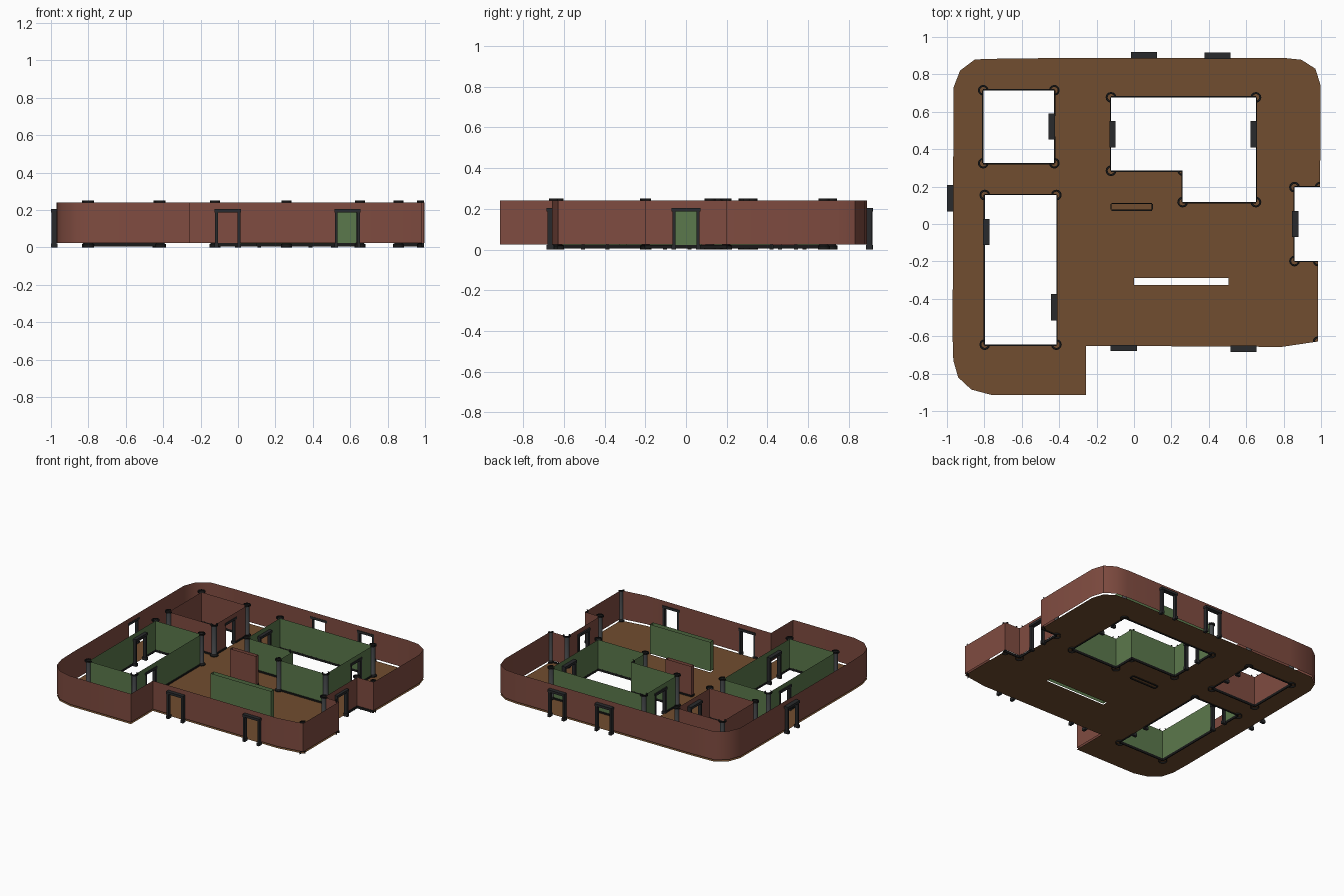
import bpy, bmesh, math
from mathutils import Vector as V

if "Cube" in bpy.data.objects:
    bpy.data.objects.remove(bpy.data.objects["Cube"])

FLOOR, LOW, TOP, DOOR = 0.012, 0.025, 0.24, 0.19
HALF = 0.055  # half width of a door opening


def mat(name, r, g, b):
    m = bpy.data.materials.new(name)
    m.diffuse_color = (r, g, b, 1)
    m.use_nodes = True
    m.node_tree.nodes["Principled BSDF"].inputs["Base Color"].default_value = m.diffuse_color
    return m


RED = mat("red_brown_wall", 0.215, 0.072, 0.052)
GREEN = mat("green_wall", 0.105, 0.19, 0.072)
BROWN = mat("brown_floor", 0.165, 0.075, 0.029)
DARK = mat("dark_trim", 0.022, 0.023, 0.025)
GREY = mat("grey_post", 0.065, 0.07, 0.075)
BLACK = mat("black_skirting", 0.01, 0.01, 0.01)


def finish(name, bm, *mats, smooth=False):
    bmesh.ops.remove_doubles(bm, verts=bm.verts, dist=0.0005)
    me = bpy.data.meshes.new(name)
    bm.to_mesh(me)
    bm.free()
    ob = bpy.data.objects.new(name, me)
    bpy.context.collection.objects.link(ob)
    for m in mats:
        me.materials.append(m)
    if smooth:
        bpy.context.view_layer.objects.active = ob
        ob.select_set(True)
        bpy.ops.object.shade_smooth_by_angle(angle=math.radians(40))
        ob.select_set(False)
    return ob


def face(bm, pts):
    return bm.faces.new([bm.verts.new(p) for p in pts])


def box(bm, c, u, w, d, z0, z1):
    """Box around plan centre c, width w along u, depth d across it."""
    n = V((-u.y, u.x))
    plan = [c + u * (a * w / 2) + n * (b * d / 2) for a, b in ((-1, -1), (1, -1), (1, 1), (-1, 1))]
    lo, hi = [(p.x, p.y, z0) for p in plan], [(p.x, p.y, z1) for p in plan]
    face(bm, lo[::-1])
    face(bm, hi)
    for i in range(4):
        j = (i + 1) % 4
        face(bm, (lo[i], lo[j], hi[j], hi[i]))


def rect(x0, x1, y0, y1):
    return [V(p) for p in ((x0, y0), (x1, y0), (x1, y1), (x0, y1))]


# plan: outline runs clockwise, rooms run anticlockwise
OUTLINE = [V(p) for p in (
    (-0.965, 0.73), (-0.93, 0.82), (-0.85, 0.88), (-0.65, 0.886), (0.8, 0.888), (0.895, 0.878),
    (0.97, 0.83), (0.998, 0.74), (0.995, 0.197), (0.858, 0.197), (0.858, -0.198), (0.985, -0.198),
    (0.985, -0.628), (0.79, -0.657), (-0.256, -0.651), (-0.256, -0.913), (-0.765, -0.913),
    (-0.87, -0.885), (-0.94, -0.82), (-0.966, -0.73), (-0.97, -0.6))]
STORE = rect(-0.806, -0.426, 0.325, 0.715)
LONG = rect(-0.798, -0.415, -0.645, 0.155)
ELL = [V(p) for p in ((-0.123, 0.285), (0.26, 0.285), (0.26, 0.117), (0.652, 0.117),
                      (0.652, 0.677), (-0.123, 0.677))]
SLOT = rect(0.0, 0.505, -0.327, -0.29)
SCREEN = rect(-0.12, 0.095, 0.077, 0.107)

# doors: plan centre of the frame and direction of the wall
X, Y = V((1, 0)), V((0, 1))
DOORS = [(V((x, y)), u) for x, y, u in (
    (-0.055, -0.663, X), (0.585, -0.667, X), (0.053, 0.902, X), (0.447, 0.9, X),
    (-0.983, 0.138, Y), (0.863, 0.0, Y), (-0.44, 0.522, Y), (-0.115, 0.48, Y),
    (0.64, 0.48, Y), (-0.79, -0.043, Y), (-0.427, -0.445, Y))]


def spans(a, b):
    """Split a wall run into solid pieces and door gaps."""
    u, length = (b - a).normalized(), (b - a).length
    cuts = []
    for c, d in DOORS:
        t = (c - a).dot(u)
        if abs(d.dot(u)) > 0.9 and HALF < t < length - HALF and (c - a - u * t).length < 0.03:
            cuts.append(t)
    out, s = [], 0
    for t in sorted(cuts):
        out += [(s, t - HALF, False), (t - HALF, t + HALF, True)]
        s = t + HALF
    out.append((s, length, False))
    return [(a + u * p, a + u * q, gap) for p, q, gap in out]


def wall(name, loop, m, low=LOW, smooth=False):
    bm = bmesh.new()
    for i, a in enumerate(loop):
        for p, q, gap in spans(a, loop[(i + 1) % len(loop)]):
            z = DOOR if gap else low
            face(bm, ((p.x, p.y, z), (q.x, q.y, z), (q.x, q.y, TOP), (p.x, p.y, TOP)))
    finish(name, bm, m, smooth=smooth)


def skirting(name, runs):
    bm = bmesh.new()
    for a, b in runs:
        for p, q, gap in spans(a, b):
            if not gap:
                u = (q - p).normalized()
                c = (p + q) / 2 + V((u.y, -u.x)) * 0.003
                box(bm, c, u, (q - p).length, 0.007, 0.005, 0.023)
    finish(name, bm, BLACK)


def post(name, prev, c, nxt):
    """Corner post: part turned shape on the hall side of a corner."""
    prof = [(0.029, 0.0), (0.029, 0.018), (0.022, 0.022), (0.018, 0.03), (0.018, 0.236),
            (0.027, 0.24), (0.027, 0.25), (0.018, 0.25)]
    a = math.atan2(*(prev - c).yx)
    sweep = (math.atan2(*(nxt - c).yx) - a) % (2 * math.pi)
    n = max(3, round(sweep / math.radians(30)))
    bm = bmesh.new()
    for k in range(n):
        t0, t1 = a + sweep * k / n, a + sweep * (k + 1) / n
        for i, ((r0, z0), (r1, z1)) in enumerate(zip(prof, prof[1:])):
            f = face(bm, [(c.x + r * math.cos(t), c.y + r * math.sin(t), z) for r, z, t in
                          ((r0, z0, t0), (r0, z0, t1), (r1, z1, t1), (r1, z1, t0))])
            f.material_index = 0 if i == 3 else 1
    finish(name, bm, GREY, BLACK, smooth=True)


def loop_edges(loop):
    return [(a, loop[(i + 1) % len(loop)]) for i, a in enumerate(loop)]


# floor sheet with open rooms
bm = bmesh.new()
edges = []
for loop in (OUTLINE, STORE, LONG, ELL, SLOT):
    vs = [bm.verts.new((p.x, p.y, FLOOR)) for p in loop]
    edges += [bm.edges.new((v, vs[(i + 1) % len(vs)])) for i, v in enumerate(vs)]
bmesh.ops.triangle_fill(bm, use_beauty=True, use_dissolve=False, edges=edges, normal=(0, 0, 1))
for f in bm.faces:
    f.normal_update()
    if f.normal.z < 0:
        f.normal_flip()
finish("floor", bm, BROWN)

# walls
wall("outer_wall", OUTLINE, RED, smooth=True)
for name, loop, m in (("store_wall", STORE, RED), ("long_room_wall", LONG, GREEN),
                      ("corner_room_wall", ELL, GREEN), ("slot_wall", SLOT, GREEN),
                      ("screen_wall", SCREEN, RED)):
    wall(name, loop, m, low=0.02)

# skirting boards
for name, loop in (("store", STORE), ("long_room", LONG), ("corner_room", ELL), ("screen", SCREEN)):
    skirting(name + "_skirting", loop_edges(loop))
skirting("alcove_skirting", loop_edges(OUTLINE)[8:11])

# corner posts
for name, loop in (("store", STORE), ("long_room", LONG), ("corner_room", ELL)):
    for i, c in enumerate(loop):
        post(f"{name}_post_{i}", loop[i - 1], c, loop[(i + 1) % len(loop)])
for i in range(8, 13):
    post(f"alcove_post_{i}", OUTLINE[i - 1], OUTLINE[i], OUTLINE[i + 1])

# door frames: two jambs with feet, and a lintel
for i, (c, u) in enumerate(DOORS):
    bm = bmesh.new()
    for s in (-1, 1):
        box(bm, c + u * (s * 0.06), u, 0.015, 0.026, 0, 0.19)
        box(bm, c + u * (s * 0.06), u, 0.02, 0.034, 0, 0.022)
    box(bm, c, u, 0.14, 0.034, 0.187, 0.205)
    finish(f"door_frame_{i}", bm, DARK)
